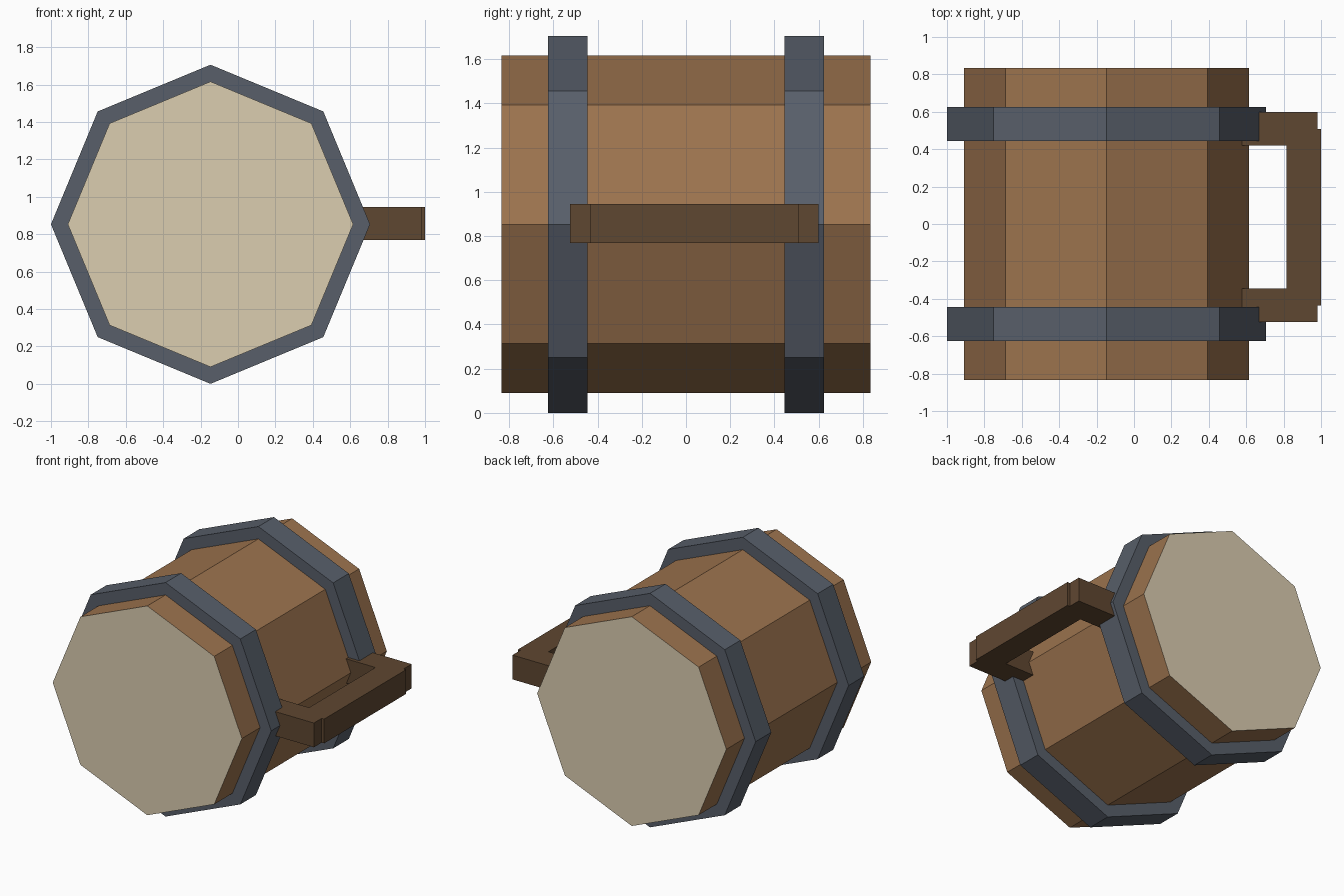
import bpy, bmesh, math
from mathutils import Matrix

if "Cube" in bpy.data.objects:
    bpy.data.objects.remove(bpy.data.objects["Cube"])

CX, CZ = -0.147, 0.853   # barrel axis


def material(name, srgb):
    m = bpy.data.materials.new(name)
    lin = [((c / 255 + 0.055) / 1.055) ** 2.4 for c in srgb]
    m.diffuse_color = (*lin, 1)
    m.use_nodes = True
    m.node_tree.nodes["Principled BSDF"].inputs["Base Color"].default_value = m.diffuse_color
    return m


wood = material("barrel wood", (156, 115, 78))
cream = material("pale lid", (219, 205, 176))
iron = material("hoop iron", (88, 95, 106))
dark = material("handle wood", (95, 71, 49))


def finish(name, bm, mats):
    me = bpy.data.meshes.new(name)
    bmesh.ops.recalc_face_normals(bm, faces=bm.faces)
    bm.to_mesh(me)
    bm.free()
    for m in mats:
        me.materials.append(m)
    ob = bpy.data.objects.new(name, me)
    bpy.context.collection.objects.link(ob)
    return ob


def octagon(name, radius, y0, y1, mats):
    # eight-sided prism along y with a corner pointing up
    bm = bmesh.new()
    mat = Matrix.Translation((CX, (y0 + y1) / 2, CZ)) @ Matrix.Rotation(math.pi / 2, 4, 'X')
    bmesh.ops.create_cone(bm, cap_ends=True, segments=8, radius1=radius,
                          radius2=radius, depth=y1 - y0, matrix=mat)
    bm.normal_update()
    if len(mats) > 1:
        for f in bm.faces:
            f.material_index = 1 if abs(f.normal.y) > 0.9 else 0
    return finish(name, bm, mats)


def box(name, x, y, z, mat):
    bm = bmesh.new()
    bmesh.ops.create_cube(bm, size=1)
    for v in bm.verts:
        for i, (a, b) in enumerate((x, y, z)):
            v.co[i] = a if v.co[i] < 0 else b
    return finish(name, bm, [mat])


# barrel with pale ends
octagon("barrel_body", 0.763, -0.835, 0.835, [wood, cream])

# iron hoops
octagon("front_hoop", 0.853, -0.625, -0.445, [iron])
octagon("back_hoop", 0.853, 0.445, 0.625, [iron])

# handle: two arms and a grip
Z = (0.768, 0.945)
box("handle_arm_front", (0.54, 0.98), (-0.525, -0.345), Z, dark)
box("handle_arm_back", (0.54, 0.98), (0.42, 0.6), Z, dark)
box("handle_grip", (0.815, 1.0), (-0.435, 0.508), Z, dark)
